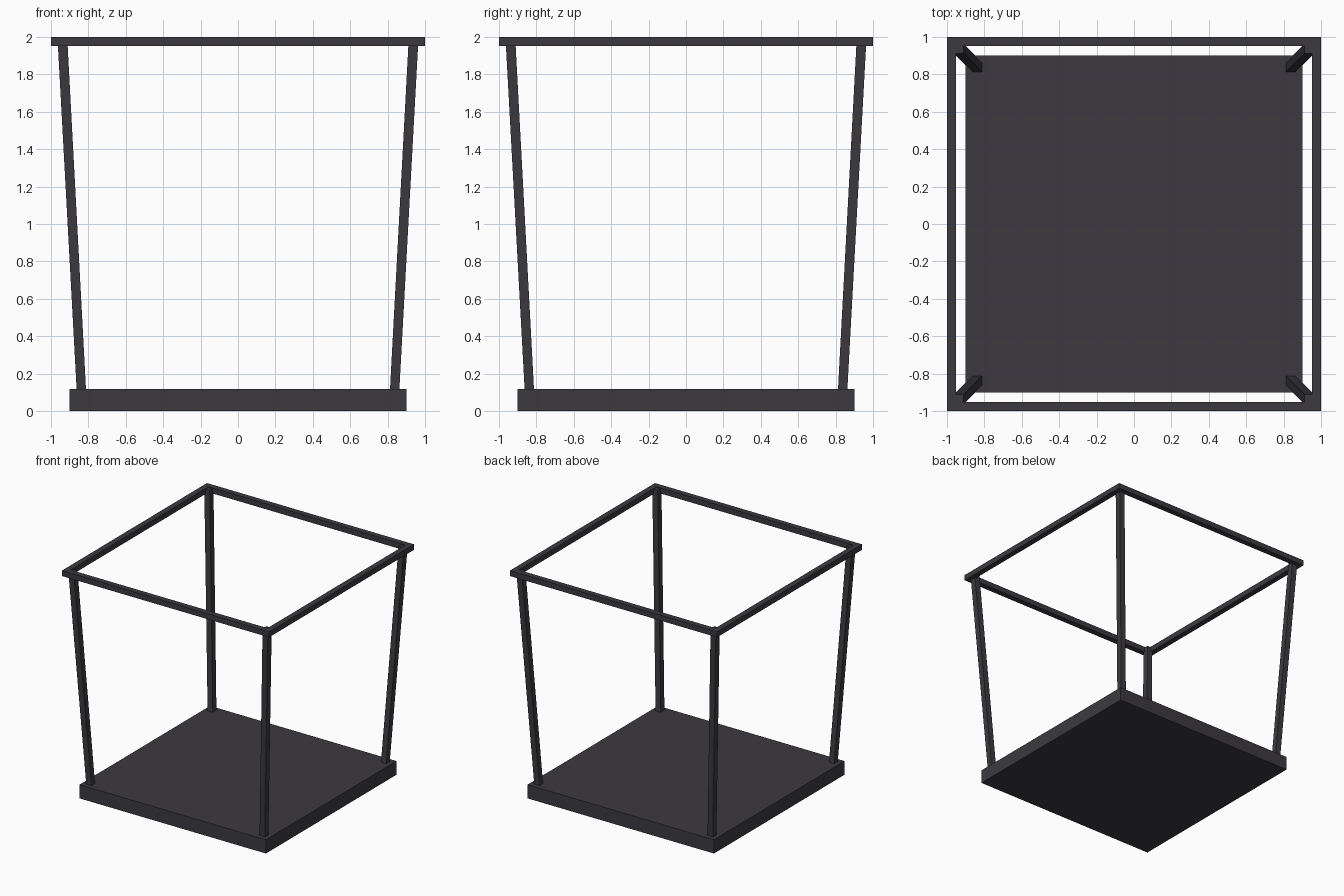
import bpy, bmesh

if "Cube" in bpy.data.objects:
    bpy.data.objects.remove(bpy.data.objects["Cube"])

metal = bpy.data.materials.new("charcoal")
metal.diffuse_color = (0.045, 0.042, 0.051, 1)
metal.use_nodes = True
metal.node_tree.nodes["Principled BSDF"].inputs["Base Color"].default_value = metal.diffuse_color


def prism(name, bottom, top):
    """Four-sided solid between two squares given as (cx, cy, half, z)."""
    bm = bmesh.new()
    rings = []
    for cx, cy, h, z in (bottom, top):
        rings.append([bm.verts.new((cx + sx * h, cy + sy * h, z))
                      for sx, sy in ((-1, -1), (1, -1), (1, 1), (-1, 1))])
    a, b = rings
    bm.faces.new(a[::-1])
    bm.faces.new(b)
    for i in range(4):
        j = (i + 1) % 4
        bm.faces.new((a[i], a[j], b[j], b[i]))
    return finish(name, bm)


def finish(name, bm):
    bmesh.ops.recalc_face_normals(bm, faces=bm.faces)
    mesh = bpy.data.meshes.new(name)
    bm.to_mesh(mesh)
    bm.free()
    mesh.materials.append(metal)
    obj = bpy.data.objects.new(name, mesh)
    bpy.context.collection.objects.link(obj)
    return obj


# Solid base slab
prism("base", (0, 0, 0.9, 0), (0, 0, 0.9, 0.12))

# Four legs leaning outward from the base into the top frame
for ylabel, sy in (("front", -1), ("back", 1)):
    for xlabel, sx in (("left", -1), ("right", 1)):
        prism(f"{ylabel}_{xlabel}_leg",
              (sx * 0.836, sy * 0.836, 0.025, 0.10),
              (sx * 0.938, sy * 0.938, 0.026, 1.992))

# Square top frame: a closed ring of bars
bm = bmesh.new()
rings = [[bm.verts.new((sx * h, sy * h, z))
          for sx, sy in ((-1, -1), (1, -1), (1, 1), (-1, 1))]
         for h, z in ((1, 1.952), (1, 2), (0.95, 2), (0.95, 1.952))]
for k in range(4):
    a, b = rings[k], rings[(k + 1) % 4]
    for i in range(4):
        j = (i + 1) % 4
        bm.faces.new((a[i], a[j], b[j], b[i]))
finish("top_frame", bm)
